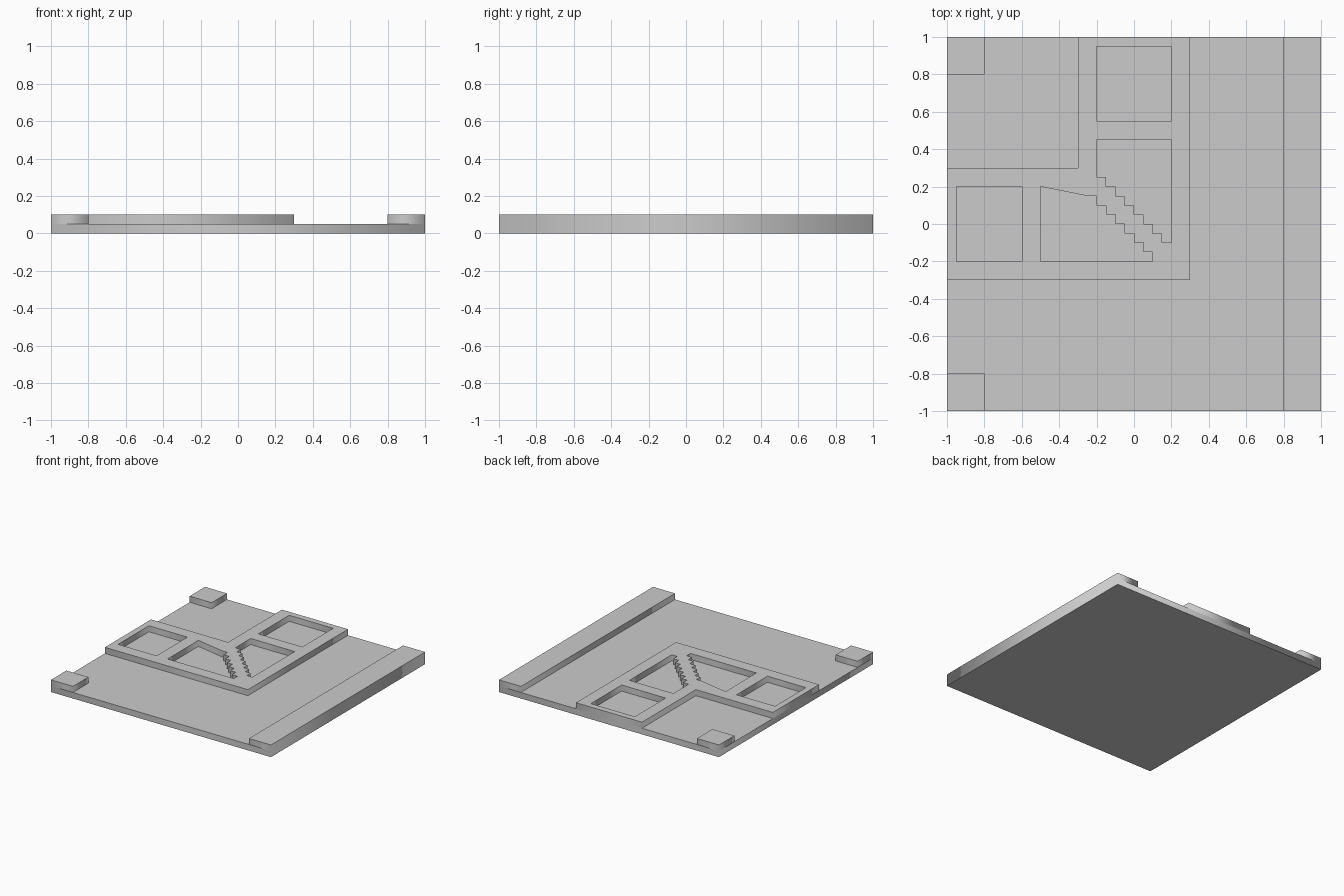
import bpy

cube = bpy.data.objects.get("Cube")
if cube:
    bpy.data.objects.remove(cube, do_unlink=True)

LOW, HIGH, STEP = 0.05, 0.1, 0.05

grey = bpy.data.materials.new("plain grey")
grey.use_nodes = True
colour = (0.6, 0.6, 0.6, 1)
grey.diffuse_color = colour
grey.node_tree.nodes["Principled BSDF"].inputs["Base Color"].default_value = colour


def slab(name, z0, z1, *outlines):
    """Flat slab from a closed outline; further outlines become openings."""
    curve = bpy.data.curves.new(name, "CURVE")
    curve.dimensions = "2D"
    curve.fill_mode = "BOTH"
    curve.extrude = (z1 - z0) / 2
    for points in outlines:
        spline = curve.splines.new("POLY")
        spline.points.add(len(points) - 1)
        for target, (x, y) in zip(spline.points, points):
            target.co = (x, y, 0, 1)
        spline.use_cyclic_u = True
    temp = bpy.data.objects.new(name + " outline", curve)
    bpy.context.collection.objects.link(temp)
    bpy.context.view_layer.update()
    graph = bpy.context.evaluated_depsgraph_get()
    mesh = bpy.data.meshes.new_from_object(temp.evaluated_get(graph))
    bpy.data.objects.remove(temp, do_unlink=True)
    mesh.name = name
    mesh.materials.clear()
    mesh.materials.append(grey)
    obj = bpy.data.objects.new(name, mesh)
    obj.location.z = (z0 + z1) / 2
    bpy.context.collection.objects.link(obj)
    return obj


def rect(x0, y0, x1, y1):
    return [(x0, y0), (x1, y0), (x1, y1), (x0, y1)]


def stairs(x, y, count, dx, dy, y_first):
    """Zigzag points; each step moves by dx and dy, in the chosen order."""
    points = [(x, y)]
    for _ in range(count):
        if y_first:
            points.append((x, y + dy))
        else:
            points.append((x + dx, y))
        x, y = x + dx, y + dy
        points.append((x, y))
    return points


# Base plate
slab("base_plate", 0, LOW, rect(-1, -1, 1, 1))

# Raised strip along the left edge and two corner blocks on the right
slab("edge_strip", LOW, HIGH, rect(0.8, -1, 1, 1))
slab("front_corner_block", LOW, HIGH, rect(-1, -1, -0.8, -0.8))
slab("back_corner_block", LOW, HIGH, rect(-1, 0.8, -0.8, 1))

# Raised L-shaped frame with two square pockets and two stepped ones
frame = [(-1, -0.3), (0.3, -0.3), (0.3, 1), (-0.3, 1), (-0.3, 0.3), (-1, 0.3)]
lower_pocket = [(-0.5, 0.2), (-0.5, -0.2)] + stairs(0.1, -0.2, 7, -STEP, STEP, True)
lower_pocket.append((-0.25, 0.2))
upper_pocket = [(0.2, 0.45), (-0.2, 0.45)] + stairs(-0.2, 0.25, 7, STEP, -STEP, False)
upper_pocket.append((0.2, -0.1))
# The last zigzag point of the lower pocket already closes its corner
lower_pocket.pop()
slab("corner_frame", LOW, HIGH, frame,
     rect(-0.95, -0.2, -0.6, 0.2), rect(-0.2, 0.55, 0.2, 0.95),
     lower_pocket, upper_pocket)
